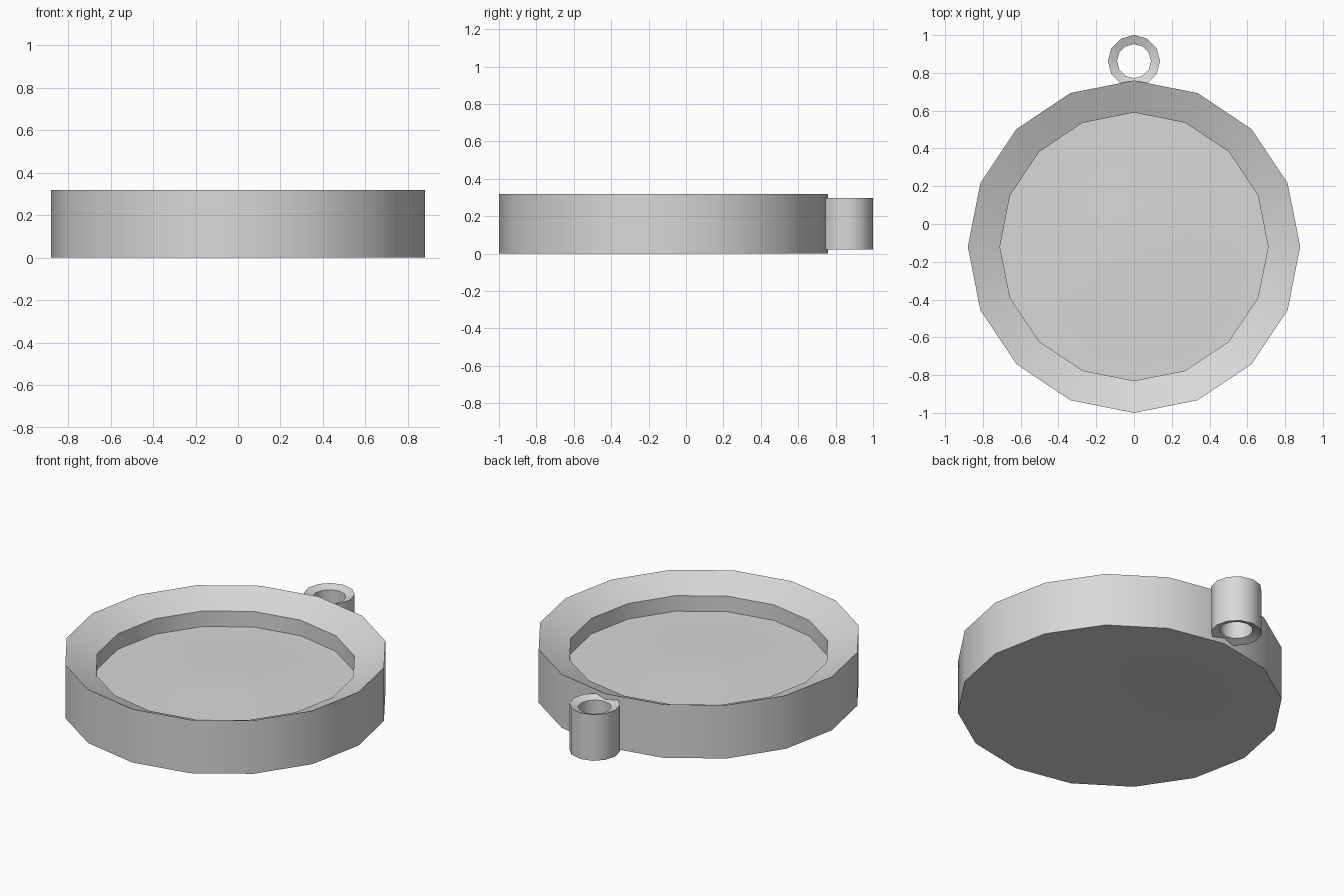
import bpy
import bmesh
import math

cube = bpy.data.objects.get("Cube")
if cube:
    bpy.data.objects.remove(cube, do_unlink=True)

metal = bpy.data.materials.new("light grey")
metal.use_nodes = True
grey = (0.69, 0.69, 0.69, 1)
metal.diffuse_color = grey
metal.node_tree.nodes["Principled BSDF"].inputs["Base Color"].default_value = grey


def turned(name, profile, sides, y, closed):
    """Spin (radius, z) points around a vertical axis; cap the ends unless closed."""
    bm = bmesh.new()
    rings = []
    for r, z in profile:
        rings.append([bm.verts.new((r * math.sin(2 * math.pi * i / sides),
                                    r * math.cos(2 * math.pi * i / sides), z))
                      for i in range(sides)])
    pairs = list(zip(rings, rings[1:]))
    if closed:
        pairs.append((rings[-1], rings[0]))
    else:
        bm.faces.new(rings[0])
        bm.faces.new(rings[-1])
    for a, b in pairs:
        for i in range(sides):
            j = (i + 1) % sides
            bm.faces.new((a[i], a[j], b[j], b[i]))
    bmesh.ops.recalc_face_normals(bm, faces=bm.faces)
    mesh = bpy.data.meshes.new(name)
    bm.to_mesh(mesh)
    bm.free()
    mesh.materials.append(metal)
    obj = bpy.data.objects.new(name, mesh)
    obj.location.y = y
    bpy.context.collection.objects.link(obj)
    bpy.ops.object.select_all(action='DESELECT')
    obj.select_set(True)
    bpy.context.view_layer.objects.active = obj
    bpy.ops.object.shade_smooth_by_angle(angle=math.radians(40))
    return obj


# Shallow dish: upright side, inward sloping rim, sunken floor;
# base and floor swell very slightly upward in the middle
turned("pendant_dish",
       [(0.2, 0.014), (0.48, 0), (0.88, 0), (0.88, 0.319),
        (0.71, 0.243), (0.71, 0.15), (0.48, 0.15), (0.2, 0.164)],
       16, -0.12, False)

# Hanging loop: open tube with ends dished toward the hole
turned("hanging_loop",
       [(0.138, 0.021), (0.138, 0.297), (0.09, 0.279), (0.09, 0.039)],
       12, 0.862, True)
